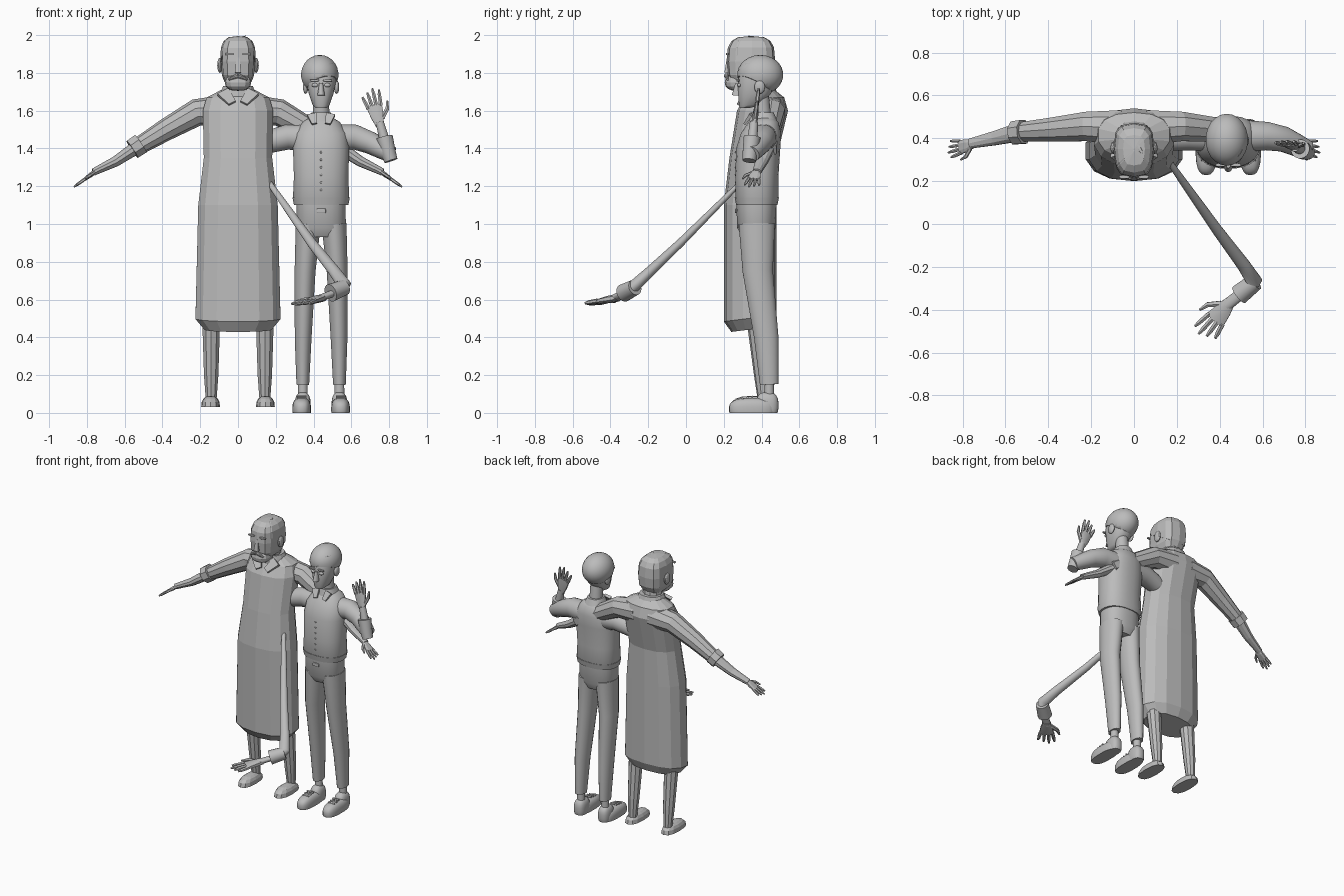
import bpy, bmesh, math
from mathutils import Vector

cube = bpy.data.objects.get("Cube")
if cube:
    bpy.data.objects.remove(cube, do_unlink=True)

clay = bpy.data.materials.new("clay_grey")
clay.use_nodes = True
grey = (0.5, 0.5, 0.5, 1)
clay.diffuse_color = grey
clay.node_tree.nodes["Principled BSDF"].inputs["Base Color"].default_value = grey
X, Y, Z = Vector((1, 0, 0)), Vector((0, 1, 0)), Vector((0, 0, 1))

# Style and centre line of the person being built
person = {"centre": 0, "smooth": False, "sides": 10}


def finish(name, bm, mirror):
    bmesh.ops.recalc_face_normals(bm, faces=bm.faces)
    mesh = bpy.data.meshes.new(name)
    bm.to_mesh(mesh)
    bm.free()
    mesh.materials.append(clay)
    part = bpy.data.objects.new(name, mesh)
    part.location.x = person["centre"]
    bpy.context.collection.objects.link(part)
    if person["smooth"]:
        bpy.ops.object.select_all(action='DESELECT')
        part.select_set(True)
        bpy.context.view_layer.objects.active = part
        bpy.ops.object.shade_smooth_by_angle(angle=math.radians(50))
    if mirror:
        part.modifiers.new("other_side", 'MIRROR').use_mirror_merge = False
    return part


def squared(value, square):
    return math.copysign(abs(value) ** square, value)


def tube(bm, rings, side, sides, square=1, axis=None):
    """Skin rings of (point, half width along side, half depth)."""
    points = [ring[0] for ring in rings]
    previous = None
    for i, (point, width, depth) in enumerate(rings):
        along = axis or (points[min(i + 1, len(points) - 1)] - points[max(i - 1, 0)]).normalized()
        across = (side - along * side.dot(along)).normalized()
        over = along.cross(across)
        ring = []
        for k in range(sides):
            turn = math.tau * (k + 0.5) / sides
            ring.append(bm.verts.new(point + across * width * squared(math.cos(turn), square)
                                     + over * depth * squared(math.sin(turn), square)))
        if previous:
            for k in range(sides):
                j = (k + 1) % sides
                bm.faces.new((previous[k], previous[j], ring[j], ring[k]))
        else:
            bm.faces.new(ring)
        previous = ring
    bm.faces.new(previous)


def limb(name, points, start, end, flat=1, side=Y, sides=None, mirror=False):
    """Tube along points whose radius changes evenly from start to end."""
    bm = bmesh.new()
    rings = []
    for i, point in enumerate(points):
        radius = start + (end - start) * i / (len(points) - 1)
        rings.append((Vector(point), radius, radius * flat))
    tube(bm, rings, side, sides or person["sides"])
    return finish(name, bm, mirror)


def stack(name, rows, square=0.85):
    """Level rings of (height, half width, front, back)."""
    bm = bmesh.new()
    rings = [(Vector((0, (front + back) / 2, z)), width, (back - front) / 2)
             for z, width, front, back in rows]
    tube(bm, rings, X, person["sides"] + 4, square, Z)
    return finish(name, bm, False)


def ball(name, centre, size, square=1, cut=None, mirror=False):
    """Rounded block, optionally keeping only what lies above a cut."""
    bm = bmesh.new()
    sides = person["sides"]
    bmesh.ops.create_uvsphere(bm, u_segments=sides + 2, v_segments=sides // 2 + 3, radius=1)
    for v in bm.verts:
        v.co = Vector([centre[i] + size[i] * squared(v.co[i], square) for i in range(3)])
    if cut:
        bmesh.ops.bisect_plane(bm, geom=bm.verts[:] + bm.edges[:] + bm.faces[:],
                               plane_co=cut[0], plane_no=cut[1], clear_inner=True)
        bmesh.ops.holes_fill(bm, edges=bm.edges)
    return finish(name, bm, mirror)


def hand(name, wrist, tip, side, width, mirror=False):
    """Flat palm, four fanned fingers, and a thumb on the given side."""
    bm = bmesh.new()
    wrist = Vector(wrist)
    reach = Vector(tip) - wrist
    across = (side - reach * side.dot(reach) / reach.dot(reach)).normalized() * width
    thick = width / 4
    tube(bm, [(wrist, width / 2, thick * 1.5), (wrist + reach / 4, width * 0.8, thick * 1.5),
              (wrist + reach * 0.55, width, thick)], across, 8, 0.8)
    for finger in range(4):
        offset = finger / 1.5 - 1
        base = wrist + reach / 2 + across * offset * 0.75
        end = base + reach * (0.5 - 0.12 * abs(offset - 0.3)) + across * offset * 0.3
        tube(bm, [(base, thick, thick), (base.lerp(end, 0.7), thick * 0.9, thick * 0.9),
                  (end, thick / 2, thick / 2)], across, 6)
    base = wrist + across / 2 + reach * 0.18
    knuckle = base + across * 0.9 + reach / 5
    tube(bm, [(base, thick * 1.3, thick), (knuckle, thick, thick),
              (knuckle + across / 4 + reach / 5, thick / 2, thick / 2)], across, 6)
    return finish(name, bm, mirror)


# Bearded man: long robe with a hem that rises towards the back
robe = stack("robe", [
    (0.43, 0.18, 0.24, 0.45), (0.49, 0.23, 0.2, 0.48), (1.1, 0.215, 0.2, 0.48),
    (1.35, 0.185, 0.23, 0.48), (1.6, 0.19, 0.27, 0.54), (1.67, 0.17, 0.31, 0.52),
    (1.71, 0.09, 0.35, 0.47)])
for v in robe.data.vertices:
    if v.co.z < 0.5:
        v.co.z += (v.co.y - 0.25) / 8
stack("robe_collar", [(1.64, 0.12, 0.31, 0.5), (1.73, 0.08, 0.32, 0.47)])
limb("robe_collar_wings", [(0.08, 0.33, 1.7), (0.03, 0.28, 1.64)], 0.05, 0.03,
     flat=0.3, side=X, sides=4, mirror=True)

# Man's head, hair and face
limb("man_neck", [(0, 0.4, 1.6), (0, 0.37, 1.8)], 0.07, 0.065)
ball("man_head", (0, 0.34, 1.86), (0.09, 0.125, 0.135), 0.65)
hair_cut = ((0, 0.34, 1.85), (0, 0.6, 1))
ball("man_hair", (0, 0.35, 1.865), (0.095, 0.122, 0.13), 0.65, cut=hair_cut)
limb("hair_tuft", [(0, 0.38, 1.98), (0.04, 0.33, 1.995)], 0.02, 0.004, flat=0.5)
ball("beard", (0, 0.275, 1.75), (0.07, 0.07, 0.045), 0.8)
limb("man_nose", [(0, 0.22, 1.8), (0, 0.225, 1.88)], 0.024, 0.012, side=X, sides=4)
limb("moustache", [(0, 0.215, 1.785), (0.05, 0.22, 1.765)], 0.014, 0.006, mirror=True)
ball("man_ears", (0.096, 0.355, 1.84), (0.014, 0.03, 0.04), mirror=True)
ball("man_brows", (0.045, 0.22, 1.9), (0.025, 0.008, 0.006), 0.4, mirror=True)

# Man's spread arms
limb("robe_sleeves", [(0.06, 0.45, 1.6), (0.22, 0.455, 1.59), (0.38, 0.44, 1.5),
                      (0.53, 0.43, 1.41)], 0.085, 0.046, mirror=True)
limb("robe_cuffs", [(0.515, 0.43, 1.425), (0.56, 0.425, 1.395)], 0.06, 0.058,
     sides=8, mirror=True)
limb("man_forearms", [(0.53, 0.43, 1.41), (0.65, 0.4, 1.33), (0.765, 0.375, 1.275)],
     0.045, 0.024, flat=0.8, mirror=True)
hand("man_hands", (0.745, 0.375, 1.285), (0.87, 0.345, 1.195), -Y, 0.036, mirror=True)

# Man's bare legs and feet
limb("man_legs", [(0.142, 0.41, 0.07), (0.142, 0.4, 0.2), (0.142, 0.37, 0.5)],
     0.03, 0.05, side=X, mirror=True)
ball("man_feet", (0.145, 0.35, 0.03), (0.05, 0.115, 0.06), 0.8,
     cut=((0, 0, 0.03), Z), mirror=True)

# Youth: sweater with a hem band and buttons
person.update(centre=0.44, smooth=True, sides=20)
stack("sweater", [
    (1.1, 0.135, 0.275, 0.475), (1.14, 0.15, 0.26, 0.49), (1.25, 0.145, 0.26, 0.49),
    (1.4, 0.15, 0.265, 0.5), (1.48, 0.14, 0.29, 0.505), (1.54, 0.1, 0.33, 0.49),
    (1.57, 0.05, 0.36, 0.46)])
stack("sweater_hem", [(1.1, 0.145, 0.265, 0.485), (1.14, 0.153, 0.257, 0.493)])
for i in range(6):
    ball("button", (0, 0.263, 1.18 + i / 25), (0.006, 0.005, 0.006))
stack("shirt_collar", [(1.53, 0.08, 0.33, 0.49), (1.59, 0.052, 0.345, 0.465)])
limb("shirt_collar_wings", [(0.05, 0.345, 1.58), (0.035, 0.31, 1.53)], 0.035, 0.02,
     flat=0.4, side=X, sides=4, mirror=True)

# Youth's head, hair and face
limb("youth_neck", [(0, 0.41, 1.53), (0, 0.395, 1.7)], 0.045, 0.042)
stack("youth_head", [
    (1.615, 0.03, 0.285, 0.34), (1.63, 0.045, 0.28, 0.4), (1.69, 0.066, 0.275, 0.45),
    (1.76, 0.08, 0.275, 0.48), (1.85, 0.07, 0.3, 0.47)])
ball("youth_hair", (-0.007, 0.393, 1.79), (0.1, 0.122, 0.105),
     cut=((0, 0.28, 1.775), (-0.33, 0.5, 1)))
limb("youth_nose", [(0, 0.27, 1.68), (0, 0.275, 1.745)], 0.02, 0.01, flat=1.4, side=X)
ball("youth_ears", (0.082, 0.39, 1.725), (0.014, 0.028, 0.036), mirror=True)
ball("youth_eyes", (0.032, 0.282, 1.735), (0.018, 0.01, 0.011), mirror=True)
ball("youth_brows", (0.035, 0.275, 1.76), (0.024, 0.008, 0.006), 0.5, mirror=True)

# Trousers and shoes
stack("trouser_hips", [(0.93, 0.11, 0.3, 0.45), (0.98, 0.132, 0.27, 0.475),
                       (1.13, 0.13, 0.265, 0.48)])
ball("belt_buckle", (0, 0.268, 1.07), (0.025, 0.008, 0.012), 0.3)
limb("trouser_legs", [(0.097, 0.44, 0.15), (0.095, 0.425, 0.4), (0.085, 0.38, 0.75),
                      (0.068, 0.375, 1)], 0.034, 0.067, flat=1.45, side=X, mirror=True)
limb("ankles", [(0.097, 0.44, 0.06), (0.097, 0.44, 0.18)], 0.027, 0.025, mirror=True)
floor_cut = ((0, 0, 0), Z)
ball("shoe_toes", (0.103, 0.35, 0.02), (0.05, 0.123, 0.06), 0.75, floor_cut, True)
ball("shoe_heels", (0.097, 0.43, 0.04), (0.042, 0.06, 0.07), 0.75, floor_cut, True)
for i in range(3):
    y, z = 0.3 + i / 40, 0.075 + i / 200
    limb("laces", [(0.078, y, z), (0.128, y, z)], 0.006, 0.006, mirror=True)

# Raised left arm
limb("left_sweater_sleeve", [(0.09, 0.41, 1.455), (0.18, 0.41, 1.46), (0.26, 0.395, 1.43),
                             (0.325, 0.365, 1.395), (0.37, 0.345, 1.37)], 0.074, 0.045)
limb("left_youth_cuff", [(0.37, 0.335, 1.335), (0.355, 0.34, 1.38), (0.335, 0.35, 1.46)],
     0.036, 0.045, side=X)
limb("left_wrist", [(0.34, 0.35, 1.43), (0.31, 0.36, 1.54)], 0.028, 0.022, side=X)
hand("left_youth_hand", (0.312, 0.36, 1.52), (0.255, 0.385, 1.715), X, 0.045)

# Right shoulder and the long arm reaching forward
limb("right_sweater_sleeve", [(-0.09, 0.41, 1.455), (-0.18, 0.41, 1.46), (-0.3, 0.4, 1.43)],
     0.074, 0.06)
limb("right_reaching_sleeve", [(-0.29, 0.31, 1.24), (-0.17, 0.14, 1.07), (-0.05, -0.03, 0.9),
                               (0.07, -0.19, 0.75), (0.12, -0.265, 0.68),
                               (0.09, -0.3, 0.65)], 0.014, 0.044, flat=0.85, side=X)
limb("right_youth_cuff", [(0.125, -0.27, 0.665), (0.05, -0.33, 0.635)], 0.042, 0.048, side=Z)
limb("right_wrist", [(0.08, -0.31, 0.64), (-0.01, -0.38, 0.605)], 0.026, 0.028, flat=0.7)
hand("right_youth_hand", (0.01, -0.36, 0.61), (-0.125, -0.525, 0.575), Y - X, 0.052)
